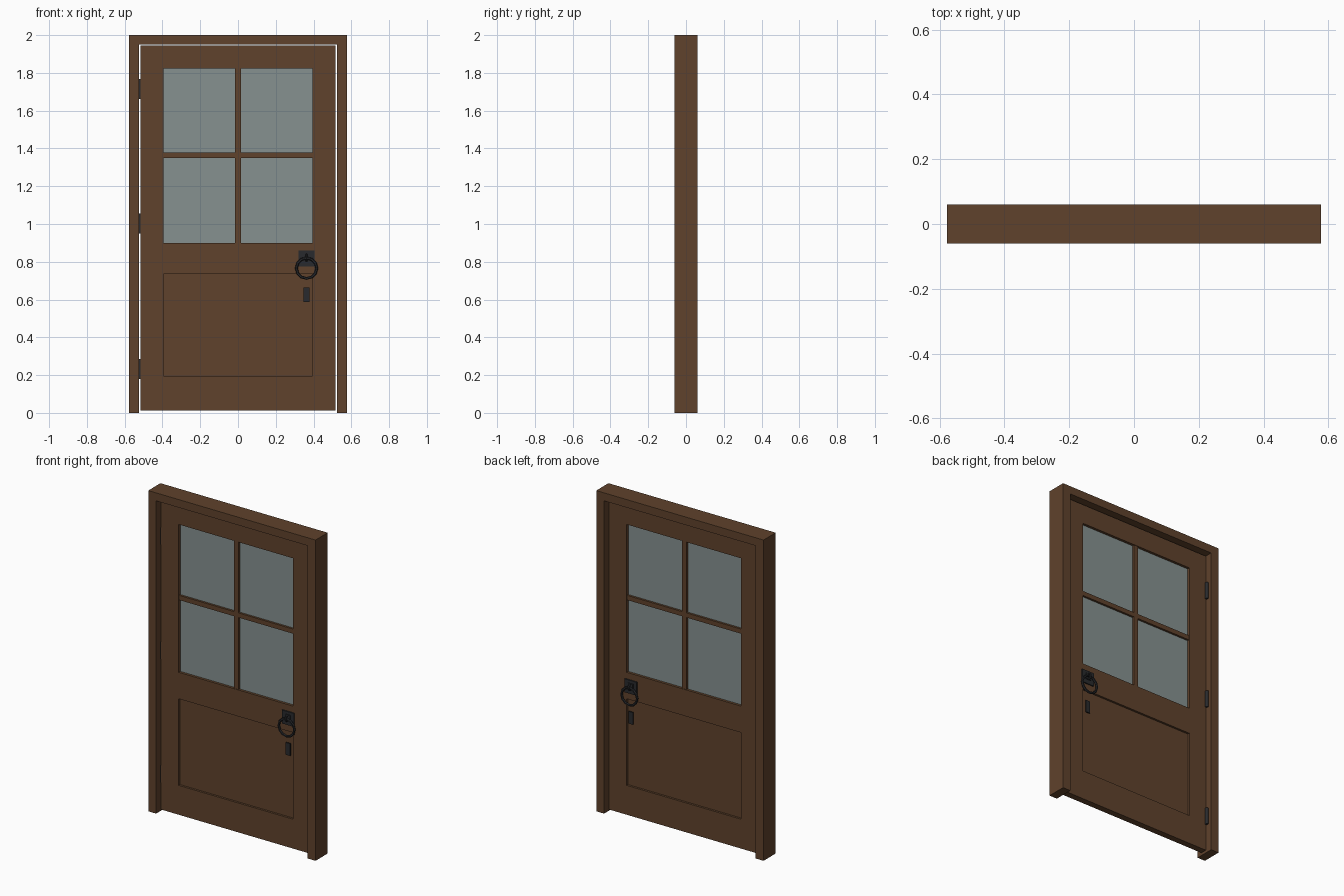
import bpy, math

cube = bpy.data.objects.get("Cube")
if cube:
    bpy.data.objects.remove(cube, do_unlink=True)


def make_material(name, rgb):
    m = bpy.data.materials.new(name)
    m.use_nodes = True
    m.diffuse_color = (*rgb, 1)
    m.node_tree.nodes["Principled BSDF"].inputs["Base Color"].default_value = (*rgb, 1)
    return m


wood = make_material("brown wood", (0.115, 0.054, 0.025))
glass = make_material("grey glass", (0.24, 0.285, 0.28))
iron = make_material("black iron", (0.022, 0.023, 0.026))


def finish(name, mat):
    ob = bpy.context.object
    ob.name = name
    ob.data.materials.clear()
    ob.data.materials.append(mat)
    return ob


def box(name, x, y, z, mat):
    """Box from (low, high) ranges on each axis."""
    lows, highs = zip(x, y, z)
    bpy.ops.mesh.primitive_cube_add(
        size=1, location=[(a + b) / 2 for a, b in zip(lows, highs)])
    ob = finish(name, mat)
    ob.scale = [b - a for a, b in zip(lows, highs)]
    bpy.ops.object.transform_apply(location=False, rotation=False, scale=True)
    return ob


def rect(x0, x1, z0, z1):
    return [(x0, z0), (x1, z0), (x1, z1), (x0, z1)]


def slab(name, loops, half_depth, mat):
    """Flat outline with holes, thickened along y."""
    cu = bpy.data.curves.new(name, "CURVE")
    cu.dimensions = "2D"
    cu.fill_mode = "BOTH"
    cu.extrude = half_depth
    for loop in loops:
        sp = cu.splines.new("POLY")
        sp.points.add(len(loop) - 1)
        for p, (x, z) in zip(sp.points, loop):
            p.co = (x, z, 0, 1)
        sp.use_cyclic_u = True
    ob = bpy.data.objects.new(name, cu)
    bpy.context.collection.objects.link(ob)
    ob.rotation_euler.x = math.pi / 2
    bpy.ops.object.select_all(action="DESELECT")
    ob.select_set(True)
    bpy.context.view_layer.objects.active = ob
    bpy.ops.object.convert(target="MESH")
    bpy.ops.object.shade_flat()
    return finish(name, mat)


def ring(name, loc, radius, tube, sides, mat):
    bpy.ops.mesh.primitive_torus_add(
        major_segments=sides, minor_segments=6, major_radius=radius,
        minor_radius=tube, location=loc, rotation=(math.pi / 2, 0, 0))
    return finish(name, mat)


# Frame: two jambs and a head in one piece
W, IN = 0.577, 0.523
slab("door_frame", [[(-W, 0), (-IN, 0), (-IN, 1.95), (IN, 1.95),
                     (IN, 0), (W, 0), (W, 2), (-W, 2)]], 0.06, wood)

# Door leaf with a window opening and a panel opening
D, P = 0.02, 0.395
slab("door_leaf", [rect(-0.517, 0.517, 0.012, 1.944),
                   rect(-P, P, 0.9, 1.822),
                   rect(-P, P, 0.195, 0.735)], D, wood)
box("lower_panel", (-P, P), (-0.007, 0.007), (0.195, 0.735), wood)

# Window pane and glazing bars
box("window_pane", (-P, P), (-0.004, 0.004), (0.9, 1.822), glass)
B = 0.017
slab("glazing_bars", [[(-0.015, 0.9), (0.015, 0.9), (0.015, 1.35), (P, 1.35),
                       (P, 1.379), (0.015, 1.379), (0.015, 1.822),
                       (-0.015, 1.822), (-0.015, 1.379), (-P, 1.379),
                       (-P, 1.35), (-0.015, 1.35)]], B, wood)

# Ring pull, staple and lock plate on both faces
HX = 0.363
for side, s in (("front", -1), ("back", 1)):
    def out(a, b):
        return sorted((s * a, s * b))
    box(side + "_handle_plate", (HX - 0.042, HX + 0.042), out(D, 0.027),
        (0.776, 0.86), iron)
    ring(side + "_ring_pull", (HX, s * 0.04, 0.766), 0.054, 0.0075, 12, iron)
    staple = ring(side + "_staple", (HX, s * 0.034, 0.822), 0.016, 0.006, 10, iron)
    staple.rotation_euler = (0, math.pi / 2, 0)
    box(side + "_staple_boss", (HX - 0.018, HX + 0.018), out(0.027, 0.032),
        (0.803, 0.842), iron)
    box(side + "_lock_plate", (HX - 0.015, HX + 0.015), out(D, 0.027),
        (0.588, 0.664), iron)

# Hinges: leaf in the gap and barrel at the back
for i, z in enumerate((0.233, 1.003, 1.715), 1):
    box(f"hinge_leaf_{i}", (-0.526, -0.515), (-0.018, 0.022),
        (z - 0.053, z + 0.053), iron)
    bpy.ops.mesh.primitive_cylinder_add(
        vertices=12, radius=0.01, depth=0.106, location=(-0.52, 0.025, z))
    finish(f"hinge_barrel_{i}", iron)
    bpy.ops.object.shade_smooth_by_angle()
